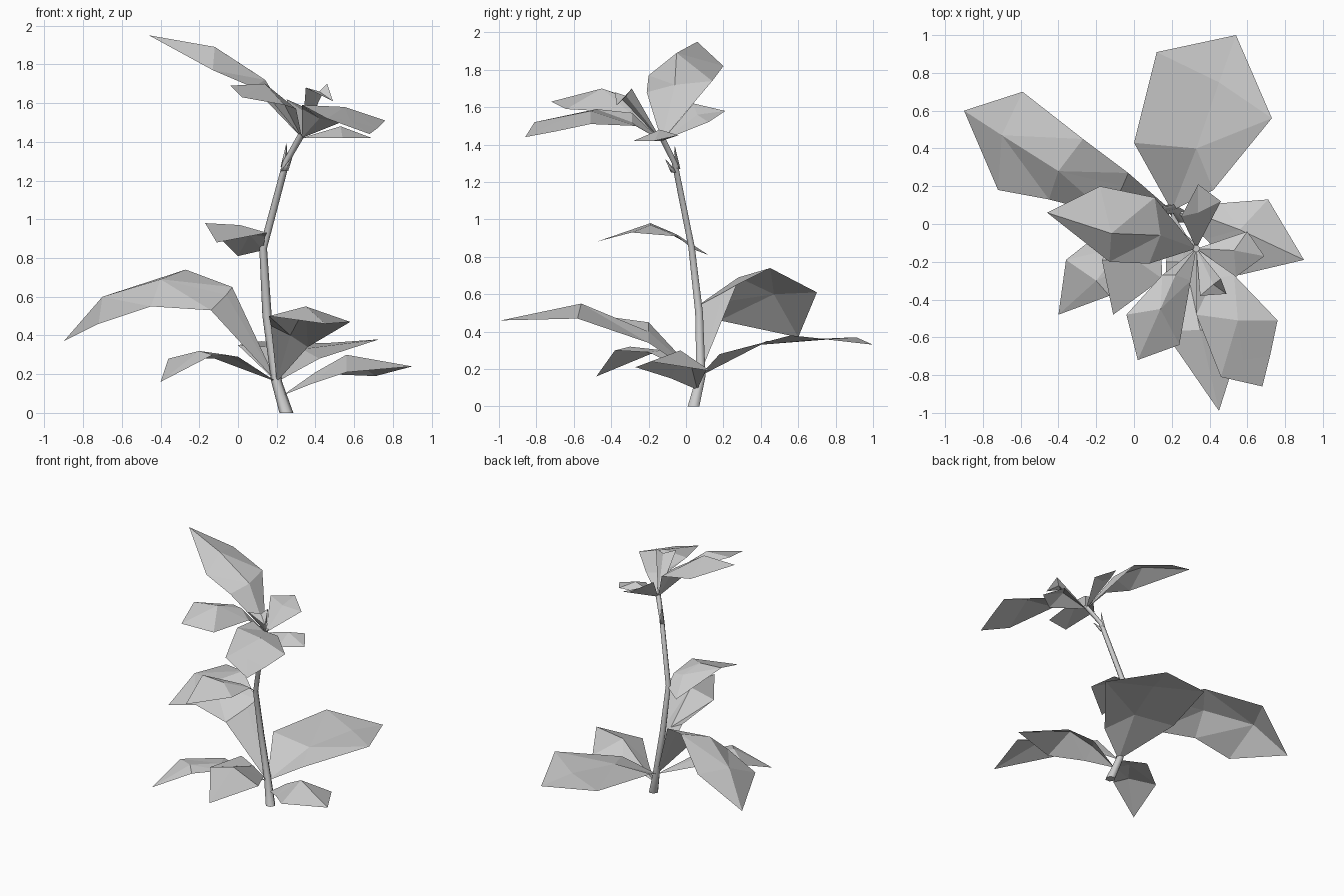
import bpy
import bmesh
import math
from mathutils import Vector

default_cube = bpy.data.objects.get("Cube")
if default_cube:
    bpy.data.objects.remove(default_cube, do_unlink=True)

# One plain grey for the whole plant
grey = bpy.data.materials.new("plain_grey")
grey.use_nodes = True
colour = (0.6, 0.6, 0.6, 1)
grey.diffuse_color = colour
grey.node_tree.nodes["Principled BSDF"].inputs["Base Color"].default_value = colour


def point(coords):
    """Turn a position in hundredths of a unit into a vector."""
    return Vector(coords) / 100


def add_object(name, mesh_builder):
    """Store a finished bmesh as a grey object in the scene."""
    mesh = bpy.data.meshes.new(name)
    mesh_builder.to_mesh(mesh)
    mesh_builder.free()
    mesh.materials.append(grey)
    obj = bpy.data.objects.new(name, mesh)
    bpy.context.scene.collection.objects.link(obj)
    return obj


def leaf(name, base, sections, tip):
    """Faceted blade: each section holds its left edge, midrib and right edge."""
    builder = bmesh.new()
    root = builder.verts.new(point(base))
    rows = [[builder.verts.new(point(p)) for p in section] for section in sections]
    end = builder.verts.new(point(tip))
    for side in range(2):
        first, last = rows[0], rows[-1]
        builder.faces.new((root, first[side + 1], first[side]))
        builder.faces.new((last[side], last[side + 1], end))
        for near, far in zip(rows, rows[1:]):
            builder.faces.new((near[side], near[side + 1], far[side + 1], far[side]))
    # Fold the bent quads into flat facets and turn the upper side up
    bmesh.ops.triangulate(builder, faces=builder.faces[:])
    builder.normal_update()
    if sum(face.normal.z * face.calc_area() for face in builder.faces) < 0:
        bmesh.ops.reverse_faces(builder, faces=builder.faces[:])
    return add_object(name, builder)


def stalk(name, path, radii, sides=6):
    """Tapered tube of level rings along a path, closed at both ends."""
    builder = bmesh.new()
    rings = []
    for centre, radius in zip(path, radii):
        ring = []
        for i in range(sides):
            angle = math.tau * i / sides
            offset = Vector((math.cos(angle), math.sin(angle), 0)) * radius / 100
            ring.append(builder.verts.new(point(centre) + offset))
        rings.append(ring)
    for low, high in zip(rings, rings[1:]):
        for i in range(sides):
            j = (i + 1) % sides
            builder.faces.new((low[i], low[j], high[j], high[i]))
    builder.faces.new(rings[0][::-1])
    builder.faces.new(rings[-1])
    obj = add_object(name, builder)
    for polygon in obj.data.polygons:
        polygon.use_smooth = len(polygon.vertices) == 4
    return obj


# Main stem and the two small buds near its top
stalk("stem",
      [(25, 4, 0), (20, 8, 16), (15, 7, 50), (13, 3, 85), (25, -6, 130), (33, -13, 144)],
      [3.6, 2.8, 2.4, 2, 1.8, 2])
stalk("upper_bud", [(24, -5, 127), (25, -6, 139)], [2, 0.1], sides=4)
stalk("lower_bud", [(24, -6, 125), (28, -11, 132)], [2, 0.1], sides=4)

# Large leaves around the foot of the stem
foot = (20, 7, 16)
leaf("foot_leaf_back", foot,
     [[(0, 43, 35), (33, 40, 33), (42, 18, 28)],
      [(12, 91, 37), (45, 75, 36), (73, 56, 38)]],
     (54, 100, 33))
leaf("foot_leaf_left", foot,
     [[(-14, 5, 53), (-6, 20, 61), (-3, 27, 65)],
      [(-45, 13, 55), (-40, 28, 69), (-27, 45, 74)],
      [(-72, 18, 46), (-70, 47, 60), (-59, 70, 61)]],
     (-90, 60, 37))
leaf("foot_leaf_front", foot,
     [[(17, -20, 45), (27, -20, 40), (36, -20, 34)],
      [(16, -57, 50), (35, -56, 55), (58, -58, 47)]],
     (45, -99, 46))
leaf("foot_leaf_right", (23, 6, 9),
     [[(46, 11, 20), (40, 3, 21), (38, -8, 15)],
      [(71, 13, 19), (56, -3, 30), (56, -27, 21)]],
     (90, -19, 24))
leaf("foot_leaf_front_left", foot,
     [[(0, -20, 29), (-6, -12, 30), (-12, 0, 28)],
      [(-13, -38, 30), (-20, -30, 32), (-36, -19, 28)]],
     (-40, -48, 16))

# Single drooping leaf halfway up
leaf("middle_leaf", (13, 4, 84),
     [[(14, -5, 91), (6, -5, 92), (0, 12, 81)],
      [(15, -29, 93), (1, -19, 97), (-17, -19, 98)]],
     (-11, -48, 88))

# Crown of leaves at the top
crown = (33, -13, 142)
leaf("crown_leaf_left", crown,
     [[(8, -21, 168), (14, -6, 172), (11, 14, 174)],
      [(-13, -20, 177), (-12, -5, 189), (-18, 20, 182)]],
     (-46, 6, 195))
leaf("crown_leaf_front", crown,
     [[(33, -29, 157), (42, -29, 152), (53, -27, 150)],
      [(33, -48, 159), (55, -51, 158), (76, -51, 151)],
      [(46, -81, 152), (58, -72, 151), (72, -70, 147)]],
     (68, -86, 144))
leaf("crown_leaf_front_left", crown,
     [[(15, -27, 164), (22, -27, 163), (30, -30, 157)],
      [(-4, -48, 169), (14, -45, 170), (24, -64, 159)]],
     (2, -72, 163))
leaf("crown_leaf_back", crown,
     [[(25, 4, 162), (34, 6, 156), (46, 12, 152)]],
     (34, 21, 158))
leaf("crown_leaf_right", crown,
     [[(60, -4, 145), (53, -14, 148), (54, -28, 142)]],
     (69, -17, 142))
leaf("crown_leaf_inner", crown,
     [[(35, -38, 168), (42, -32, 166), (46, -29, 170)]],
     (49, -37, 161))
